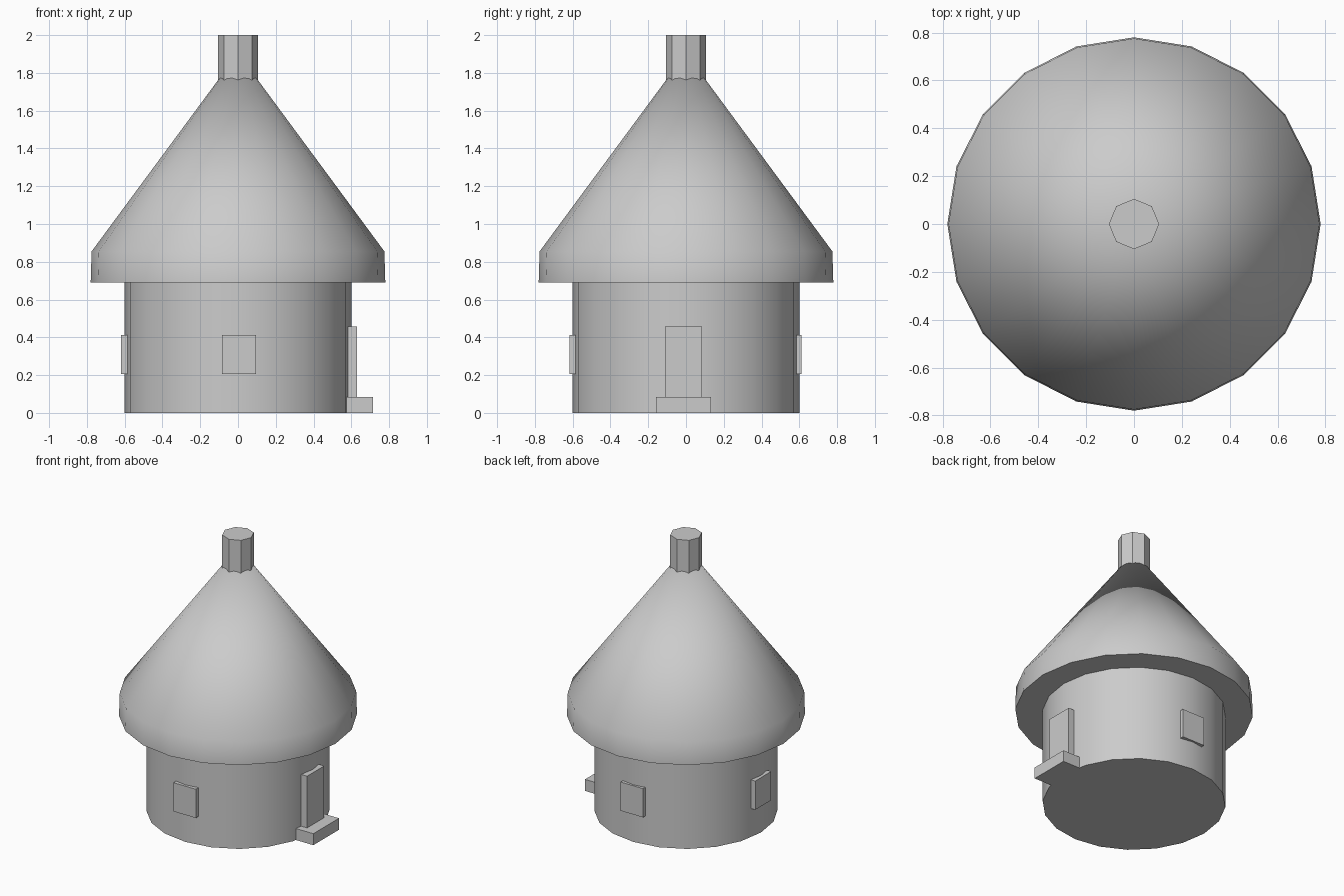
import bpy, bmesh
from math import cos, sin, pi, radians

if "Cube" in bpy.data.objects:
    bpy.data.objects.remove(bpy.data.objects["Cube"])


def lathe(name, profile, sides, smooth_angle=None):
    """Closed solid of revolution from (radius, z) points; radius 0 makes a tip."""
    bm = bmesh.new()
    rings = []
    for r, z in profile:
        if r == 0:
            rings.append([bm.verts.new((0, 0, z))] * sides)
        else:
            rings.append([bm.verts.new((r * cos(2 * pi * i / sides),
                                        r * sin(2 * pi * i / sides), z))
                          for i in range(sides)])
    for low, high in zip(rings, rings[1:]):
        for i in range(sides):
            j = (i + 1) % sides
            quad = [low[i], low[j], high[j], high[i]]
            bm.faces.new(list(dict.fromkeys(quad)))
    if profile[0][0]:
        bm.faces.new(rings[0][::-1])
    if profile[-1][0]:
        bm.faces.new(rings[-1])
    bmesh.ops.recalc_face_normals(bm, faces=bm.faces)
    obj = link(name, bm)
    if smooth_angle:
        bpy.ops.object.select_all(action='DESELECT')
        obj.select_set(True)
        bpy.context.view_layer.objects.active = obj
        bpy.ops.object.shade_smooth_by_angle(angle=radians(smooth_angle))
    return obj


def box(name, lo, hi):
    """Axis-aligned box between two corners."""
    bm = bmesh.new()
    bmesh.ops.create_cube(bm, size=1)
    for v in bm.verts:
        v.co = [(a + b) / 2 + c * (b - a) for a, b, c in zip(lo, hi, v.co)]
    return link(name, bm)


def link(name, bm):
    mesh = bpy.data.meshes.new(name)
    bm.to_mesh(mesh)
    bm.free()
    obj = bpy.data.objects.new(name, mesh)
    bpy.context.collection.objects.link(obj)
    return obj


# Round wall
lathe("wall", [(0.60, 0), (0.60, 0.69)], 20, 30)

# Conical roof with a short upright skirt, smooth across the bend
lathe("roof", [(0.78, 0.69), (0.775, 0.855), (0, 1.905)], 20, 50)

# Octagonal flat-faced chimney
lathe("chimney", [(0.105, 1.70), (0.105, 2.0)], 8)

# Windows on the front, back and left
box("window_front", (-0.085, -0.617, 0.205), (0.095, -0.57, 0.413))
box("window_back", (-0.085, 0.57, 0.205), (0.095, 0.612, 0.413))
box("window_left", (-0.62, -0.088, 0.205), (-0.57, 0.094, 0.413))

# Door and doorstep on the right
box("door", (0.57, -0.11, 0.04), (0.63, 0.085, 0.457))
box("doorstep", (0.565, -0.16, 0), (0.715, 0.133, 0.083))
